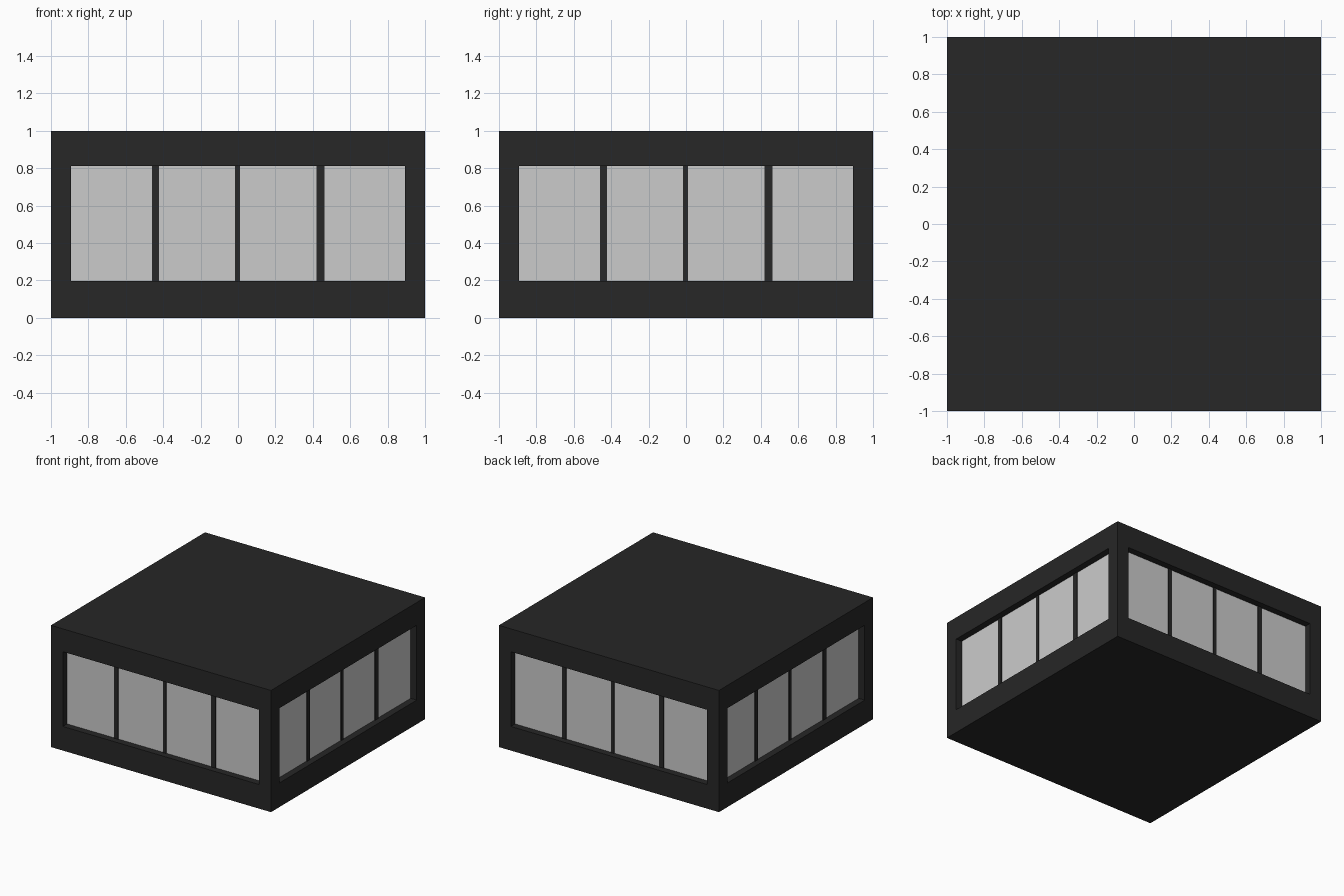
import bpy, bmesh
from math import pi
from mathutils import Matrix

if "Cube" in bpy.data.objects:
    bpy.data.objects.remove(bpy.data.objects["Cube"])

DEPTH = 0.055          # window recess
W, Z0, Z1 = 0.892, 0.198, 0.812

dark = bpy.data.materials.new("dark_cladding")
dark.diffuse_color = (0.02, 0.02, 0.02, 1)
dark.use_nodes = True
dark.node_tree.nodes["Principled BSDF"].inputs["Base Color"].default_value = dark.diffuse_color


def add_object(name, bm, mat=None):
    mesh = bpy.data.meshes.new(name)
    bm.to_mesh(mesh)
    bm.free()
    if mat:
        mesh.materials.append(mat)
    ob = bpy.data.objects.new(name, mesh)
    bpy.context.collection.objects.link(ob)
    return ob


# Wall shell: block with one long recessed opening on each side
bm = bmesh.new()
bmesh.ops.create_cube(bm, size=2, matrix=Matrix.Translation((0, 0, 0.5)) @ Matrix.Diagonal((1, 1, 0.5, 1)))
bm.normal_update()
sides = [f for f in bm.faces if abs(f.normal.z) < 0.5]
bmesh.ops.inset_individual(bm, faces=sides, thickness=0.1)
for f in sides:
    across = 0 if abs(f.normal.y) > 0.5 else 1
    for v in f.verts:
        v.co[across] = W if v.co[across] > 0 else -W
        v.co.z = Z1 if v.co.z > 0.5 else Z0
for f in bmesh.ops.extrude_discrete_faces(bm, faces=sides)["faces"]:
    f.normal_update()
    bmesh.ops.translate(bm, verts=f.verts, vec=f.normal * -DEPTH)
    bm.faces.remove(f)
add_object("wall_block", bm, dark)

# Glazing and mullions, repeated around the four sides
mullions = [(-0.461, -0.423), (-0.016, 0.012), (0.421, 0.463)]
for i, side in enumerate(("front", "right", "back", "left")):
    turn = Matrix.Rotation(i * pi / 2, 4, 'Z')

    bm = bmesh.new()
    y = -1 + DEPTH
    bm.faces.new([bm.verts.new(turn @ Matrix.Translation((x, y, z)).to_translation())
                  for x, z in ((-W, Z0), (W, Z0), (W, Z1), (-W, Z1))])
    add_object(side + "_glass", bm)

    bm = bmesh.new()
    for a, b in mullions:
        m = Matrix.Translation(((a + b) / 2, y, (Z0 + Z1) / 2)) @ Matrix.Diagonal((b - a, 0.012, Z1 - Z0, 1))
        bmesh.ops.create_cube(bm, size=1, matrix=turn @ m)
    add_object(side + "_mullions", bm, dark)
